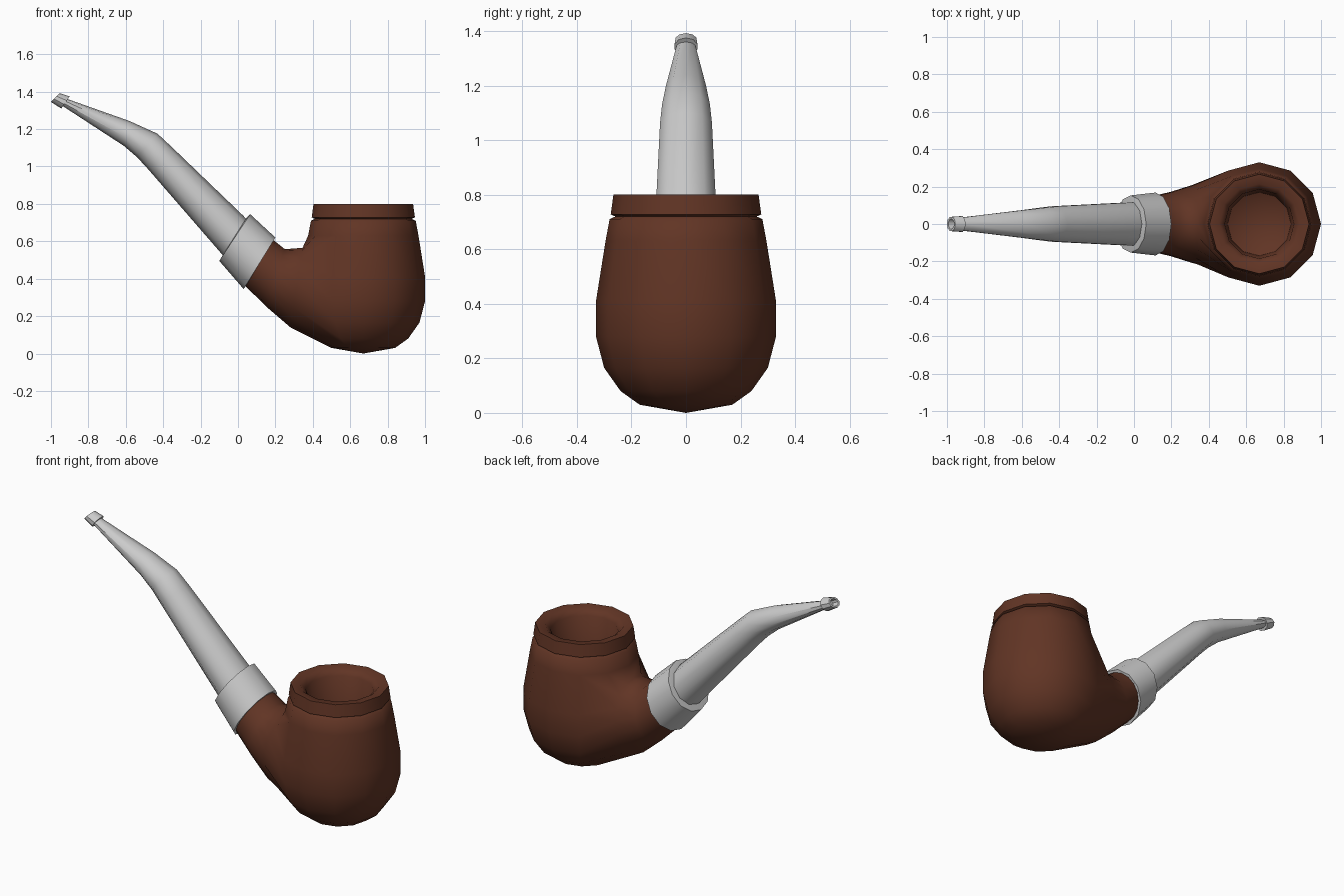
import bpy, bmesh
from math import cos, sin, pi, radians

if "Cube" in bpy.data.objects:
    bpy.data.objects.remove(bpy.data.objects["Cube"])

BX = 0.67  # bowl axis

brown = bpy.data.materials.new("brown_wood")
brown.diffuse_color = (0.12, 0.035, 0.018, 1)
brown.use_nodes = True
brown.node_tree.nodes["Principled BSDF"].inputs["Base Color"].default_value = brown.diffuse_color


def finish(bm, name, mat=None, angle=40):
    bmesh.ops.recalc_face_normals(bm, faces=bm.faces)
    me = bpy.data.meshes.new(name)
    bm.to_mesh(me)
    bm.free()
    ob = bpy.data.objects.new(name, me)
    bpy.context.collection.objects.link(ob)
    if mat:
        me.materials.append(mat)
    bpy.ops.object.select_all(action='DESELECT')
    ob.select_set(True)
    bpy.context.view_layer.objects.active = ob
    bpy.ops.object.shade_smooth_by_angle(angle=radians(angle))
    return ob


def join(bm, a, b):
    n = len(a)
    for i in range(n):
        bm.faces.new((a[i], a[(i + 1) % n], b[(i + 1) % n], b[i]))


def tilted_ring(bm, r, n):
    """r = top x, top z, bottom x, bottom z, half width in y"""
    xt, zt, xb, zb, w = r
    out = []
    for i in range(n):
        c, s = cos(2 * pi * i / n), sin(2 * pi * i / n)
        out.append(bm.verts.new(((xt + xb) / 2 + (xt - xb) / 2 * c, w * s,
                                 (zt + zb) / 2 + (zt - zb) / 2 * c)))
    return out


def loft(name, rings, n):
    bm = bmesh.new()
    loops = [tilted_ring(bm, r, n) for r in rings]
    for a, b in zip(loops, loops[1:]):
        join(bm, a, b)
    bm.faces.new(loops[0])
    bm.faces.new(loops[-1])
    return finish(bm, name)


def lathe_rings(bm, profile, n=12):
    return [[bm.verts.new((BX + r * cos(2 * pi * j / n), r * sin(2 * pi * j / n), z))
             for j in range(n)] for r, z in profile]


def fan(bm, ring, z):
    tip = bm.verts.new((BX, 0, z))
    for i in range(len(ring)):
        bm.faces.new((ring[i], ring[(i + 1) % len(ring)], tip))


# Bowl body with the shank growing out of an opening on its left side
bm = bmesh.new()
R = lathe_rings(bm, [(0.255, 0.722), (0.28, 0.71), (0.295, 0.63), (0.33, 0.41),
                     (0.33, 0.28), (0.30, 0.165), (0.24, 0.08), (0.17, 0.03)])
for k in range(7):
    for j in range(12):
        if k >= 2 and 4 <= j < 8:
            continue
        bm.faces.new((R[k][j], R[k][(j + 1) % 12], R[k + 1][(j + 1) % 12], R[k + 1][j]))
fan(bm, R[7], 0.0)
opening = ([R[2][6], R[2][5]] + [R[k][4] for k in range(2, 8)] + [R[7][5], R[7][6], R[7][7]]
           + [R[k][8] for k in range(7, 1, -1)] + [R[2][7]])
loop = opening
for r in [(0.345, 0.565, 0.28, 0.14, 0.21), (0.25, 0.558, 0.16, 0.243, 0.175),
          (0.185, 0.61, 0.045, 0.355, 0.152), (0.12, 0.66, -0.01, 0.43, 0.14)]:
    new = tilted_ring(bm, r, len(opening))
    join(bm, loop, new)
    loop = new
bm.faces.new(loop)
finish(bm, "bowl_and_shank", brown, 60)

# Rim and tobacco chamber
bm = bmesh.new()
R = lathe_rings(bm, [(0.255, 0.718), (0.276, 0.728), (0.266, 0.80), (0.215, 0.795),
                     (0.185, 0.765), (0.17, 0.45)])
for a, b in zip(R, R[1:]):
    join(bm, a, b)
fan(bm, R[-1], 0.36)
finish(bm, "rim_and_chamber", brown, 50)

# Metal collar
loft("collar", [(0.185, 0.60, 0.045, 0.365, 0.145), (0.20, 0.62, 0.03, 0.345, 0.168),
                (0.065, 0.745, -0.10, 0.495, 0.153), (0.045, 0.725, -0.085, 0.52, 0.128)], 12)

# Curved stem
loft("stem", [(0.06, 0.70, -0.04, 0.48, 0.122), (0.03, 0.735, -0.085, 0.53, 0.121),
              (-0.355, 1.105, -0.48, 0.985, 0.1), (-0.43, 1.175, -0.54, 1.05, 0.092),
              (-0.58, 1.243, -0.61, 1.11, 0.078), (-0.91, 1.36, -0.94, 1.325, 0.036)], 10)

# Mouthpiece button with a small draught hole
loft("mouthpiece_tip", [(-0.90, 1.375, -0.945, 1.31, 0.044), (-0.955, 1.392, -1.0, 1.345, 0.04),
                        (-0.962, 1.385, -0.993, 1.352, 0.028),
                        (-0.93, 1.37, -0.96, 1.335, 0.026)], 10)
